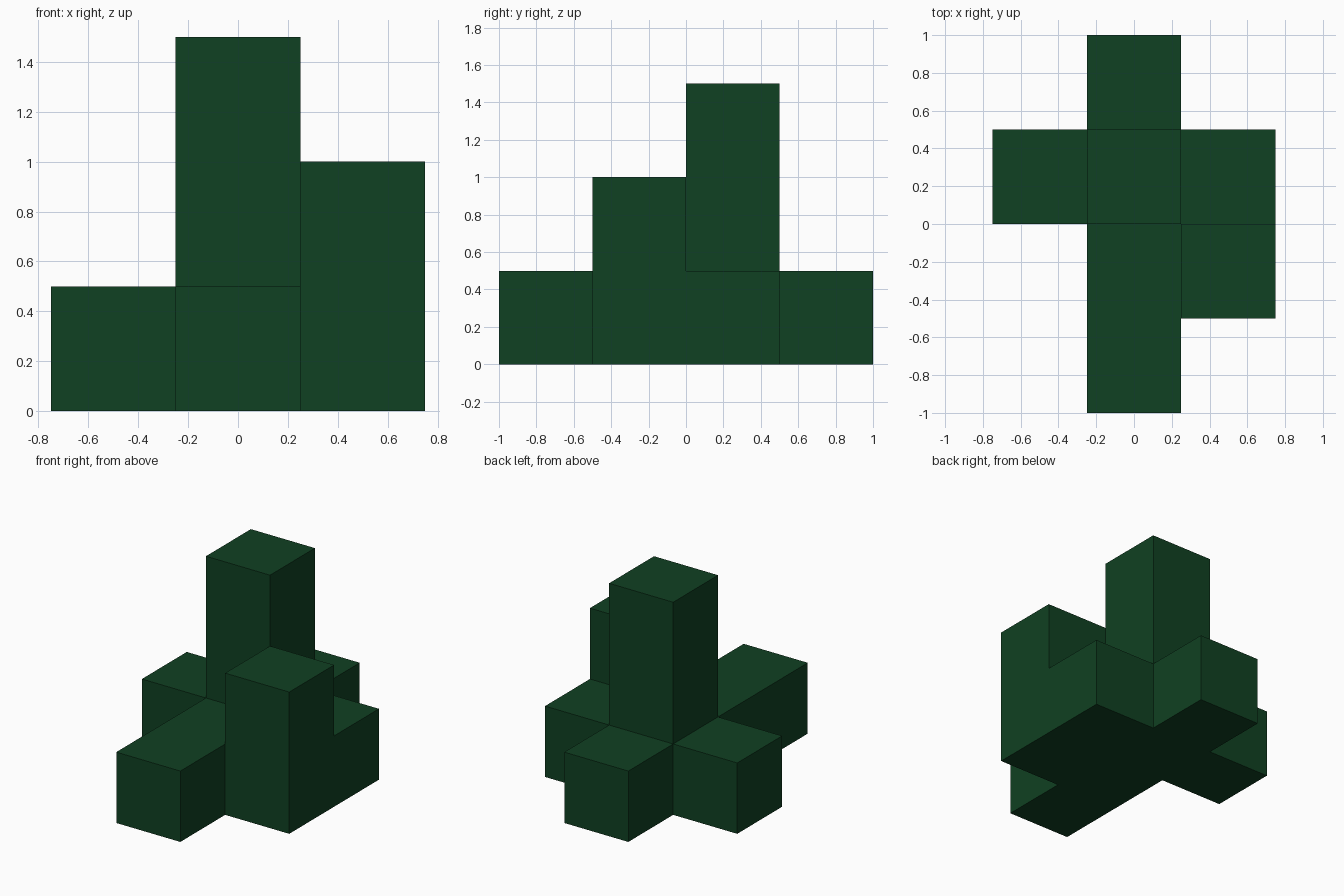
import bpy, bmesh
from mathutils import Vector

if "Cube" in bpy.data.objects:
    bpy.data.objects.remove(bpy.data.objects["Cube"])

CELL = 0.5

# Column heights in cells, keyed by (x, y) grid position
heights = {
    (0, -2): 1, (0, -1): 1, (0, 0): 3, (0, 1): 1,   # central spine with tower
    (-1, 0): 1,                                     # left arm
    (1, 0): 1, (1, -1): 2,                          # right arm and short tower
}
cells = {(x, y, z) for (x, y), h in heights.items() for z in range(h)}

green = bpy.data.materials.new("dark green")
green.diffuse_color = (0.005, 0.052, 0.016, 1)
green.use_nodes = True
green.node_tree.nodes["Principled BSDF"].inputs["Base Color"].default_value = green.diffuse_color


def add_outer_faces(bm, cell):
    """Add the sides of one cube that no neighbouring cube covers."""
    centre = Vector((cell[0], cell[1] + 0.5, cell[2] + 0.5)) * CELL
    for axis in range(3):
        for sign in (-1, 1):
            n = Vector((0, 0, 0))
            n[axis] = sign
            if tuple(int(c + d) for c, d in zip(cell, n)) in cells:
                continue
            u = Vector((0, 0, 0))
            u[(axis + 1) % 3] = 1
            v = n.cross(u)
            corners = [(-1, -1), (1, -1), (1, 1), (-1, 1)]
            bm.faces.new([bm.verts.new(centre + (n + u * a + v * b) * CELL / 2)
                          for a, b in corners])


# Stacked block body: one clean shell with flat sides merged
bm = bmesh.new()
for cell in sorted(cells):
    add_outer_faces(bm, cell)
bmesh.ops.remove_doubles(bm, verts=bm.verts, dist=1e-4)
bmesh.ops.dissolve_limit(bm, angle_limit=0.01, verts=bm.verts, edges=bm.edges)
mesh = bpy.data.meshes.new("stacked_blocks")
bm.to_mesh(mesh)
bm.free()
mesh.materials.append(green)
body = bpy.data.objects.new("stacked_blocks", mesh)
bpy.context.collection.objects.link(body)
